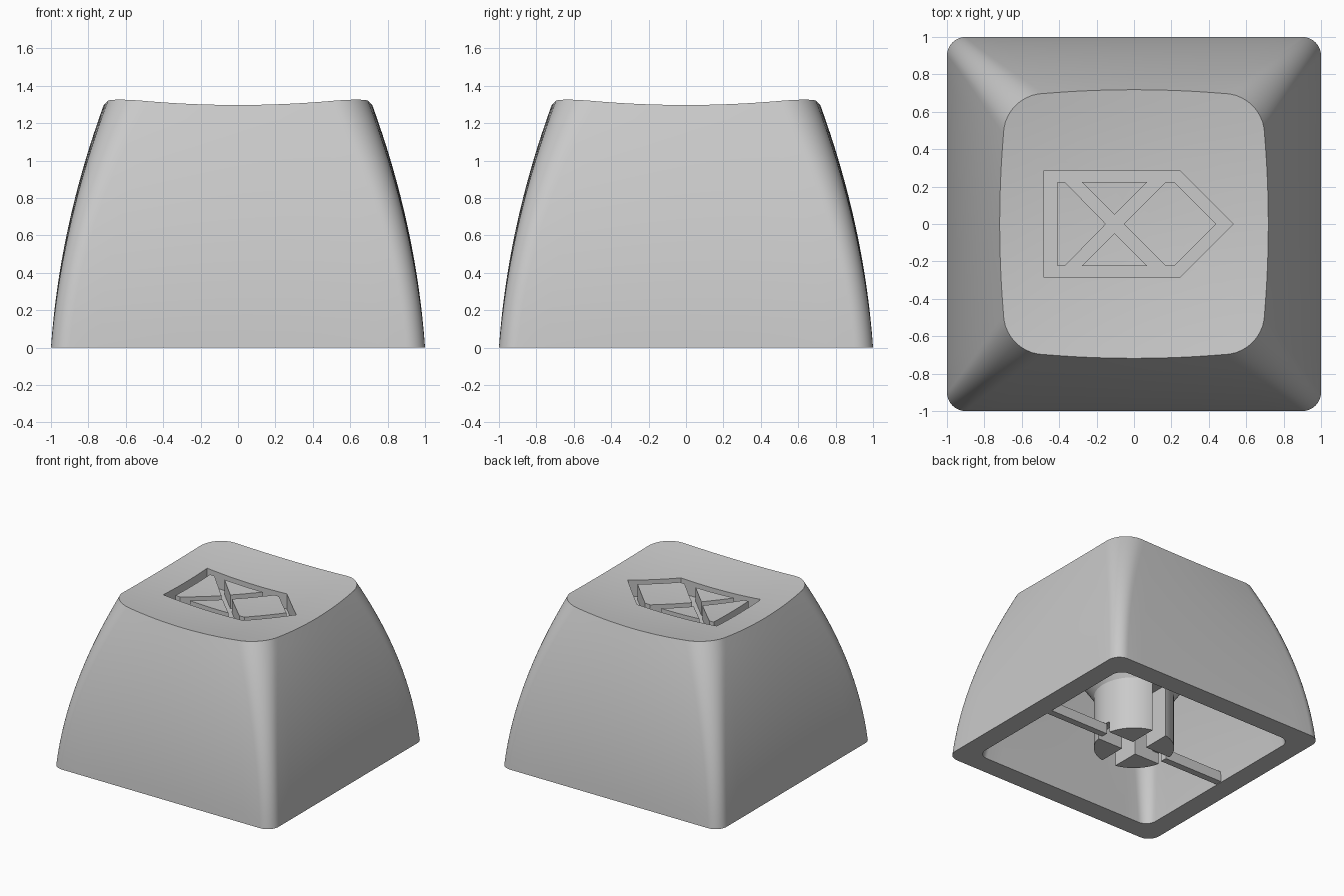
import bpy, bmesh, math
from mathutils import Vector

cube = bpy.data.objects.get("Cube")
if cube:
    bpy.data.objects.remove(cube)

grey = bpy.data.materials.new("plain_grey")
grey.use_nodes = True
COLOUR = (0.59, 0.59, 0.59, 1)
grey.diffuse_color = COLOUR
grey.node_tree.nodes["Principled BSDF"].inputs["Base Color"].default_value = COLOUR

TOP_Z, CEILING = 1.3, 1.09
STEM_R, THROW = 0.303, 0.44


def make(name, bm):
    bmesh.ops.recalc_face_normals(bm, faces=bm.faces)
    mesh = bpy.data.meshes.new(name)
    bm.to_mesh(mesh)
    bm.free()
    mesh.materials.append(grey)
    obj = bpy.data.objects.new(name, mesh)
    bpy.context.collection.objects.link(obj)
    return obj


def cut(obj, cutter):
    """Subtract a helper from an object, then discard the helper."""
    cutter.hide_render = True
    mod = obj.modifiers.new("cut", "BOOLEAN")
    mod.operation, mod.solver, mod.object = "DIFFERENCE", "EXACT", cutter
    graph = bpy.context.evaluated_depsgraph_get()
    mesh = bpy.data.meshes.new_from_object(obj.evaluated_get(graph))
    obj.modifiers.clear()
    obj.data = mesh
    bpy.data.objects.remove(cutter)


def smooth(obj):
    bpy.ops.object.select_all(action="DESELECT")
    obj.select_set(True)
    bpy.context.view_layer.objects.active = obj
    bpy.ops.object.shade_smooth_by_angle(angle=math.radians(30))


def half_width(z):
    return 1 - 0.07 * z - 0.113 * z * z


def dish(x, y):
    return 1.245 + 0.1 * (x * x + y * y)


def section(half, radius, bulge, side=12, corner=10):
    """Rounded square with slightly bowed sides, as (x, y) points."""
    pts = []
    flat = half - bulge - radius
    for quarter in range(4):
        turn = quarter * math.pi / 2
        ring = []
        for i in range(side):
            u = -1 + 2 * i / side
            ring.append((half - bulge * u * u, flat * u))
        for i in range(corner):
            a = i / corner * math.pi / 2
            ring.append((flat + radius * math.cos(a), flat + radius * math.sin(a)))
        c, s = math.cos(turn), math.sin(turn)
        pts += [(x * c - y * s, x * s + y * c) for x, y in ring]
    return pts


def outer(t):
    return section(half_width(t * TOP_Z), 0.1 + 0.12 * t * t, 0.02 * t)


def inner(t):
    return section(half_width(t * CEILING) - 0.165, 0.09 + 0.08 * t, 0.015 * t)


# Cap shell: ceiling, inner wall, bottom rim, outer wall and dished top
rings = [[(x * s, y * s, CEILING) for x, y in inner(1)] for s in (0.02, 0.5)]
for i in range(8, -1, -1):
    rings.append([(x, y, i / 8 * CEILING) for x, y in inner(i / 8)])
top = outer(1)
for i in range(17):
    t = i / 16
    rings.append([(x, y, t * dish(*p)) for (x, y), p in zip(outer(t), top)])
for s in (0.9, 0.75, 0.6, 0.45, 0.3, 0.15, 0.02):
    rings.append([(x * s, y * s, dish(x * s, y * s)) for x, y in top])

bm = bmesh.new()
loops = [[bm.verts.new(p) for p in ring] for ring in rings]
for a, b in zip(loops, loops[1:]):
    for i in range(len(a)):
        j = (i + 1) % len(a)
        bm.faces.new((a[i], a[j], b[j], b[i]))
bm.faces.new(loops[0])
bm.faces.new(loops[-1])
cap = make("cap_shell", bm)


def prism(name, outlines, low, high):
    bm = bmesh.new()
    for outline in outlines:
        face = bm.faces.new([bm.verts.new((x, y, low)) for x, y in outline])
        ext = bmesh.ops.extrude_face_region(bm, geom=[face])["geom"]
        bmesh.ops.translate(bm, vec=Vector((0, 0, high - low)),
                            verts=[v for v in ext if isinstance(v, bmesh.types.BMVert)])
    return make(name, bm)


# Engraved groove: pointed plate outline with four islands left standing
pointed = [(-0.48, -0.285), (0.245, -0.285), (0.53, 0), (0.245, 0.285), (-0.48, 0.285)]
wedge = [(-0.28, 0.225), (0.07, 0.225), (-0.105, 0.05)]
islands = [
    [(-0.41, -0.225), (-0.37, -0.225), (-0.15, 0), (-0.37, 0.225), (-0.41, 0.225)],
    wedge,
    [(x, -y) for x, y in wedge],
    [(-0.055, 0), (0.17, -0.225), (0.215, -0.225), (0.44, 0), (0.215, 0.225), (0.17, 0.225)],
]
groove = prism("groove_cutter", [pointed], 1.135, 1.5)
cut(groove, prism("island_cutter", islands, 1.1, 1.6))
cut(cap, groove)
smooth(cap)


def cone(name, r1, r2, low, high):
    bm = bmesh.new()
    bmesh.ops.create_cone(bm, cap_ends=True, segments=48, radius1=r1, radius2=r2, depth=high - low)
    bmesh.ops.translate(bm, verts=bm.verts, vec=(0, 0, (low + high) / 2))
    return make(name, bm)


def box(name, x, y, z0, z1):
    """Box from (low, high) ranges in x and y."""
    return prism(name, [[(x[0], y[0]), (x[1], y[0]), (x[1], y[1]), (x[0], y[1])]], z0, z1)


# Mounting stem: slot open to front and back, side arms open only at the foot
stem = cone("stem", STEM_R, STEM_R, 0, THROW + 0.02)
slot = (-0.064, 0.064)
cut(stem, box("slot_cutter_y", slot, (-0.4, 0.4), -0.1, THROW))
cut(stem, box("slot_cutter_x", (-0.235, 0.235), slot, -0.1, THROW))
cut(stem, box("foot_cutter", (-0.4, 0.4), slot, -0.1, 0.09))
smooth(stem)

# Flared root spreading from the stem up to the ceiling and walls
smooth(cone("stem_flare", STEM_R, STEM_R + 0.69 * (CEILING - THROW), THROW, CEILING + 0.01))

# Thin ribs tying the stem to the side walls
for name, side in (("left_rib", 1), ("right_rib", -1)):
    ends = sorted((side * 0.29, side * 0.85))
    box(name, ends, (-0.028, 0.028), 0.004, 0.088)
